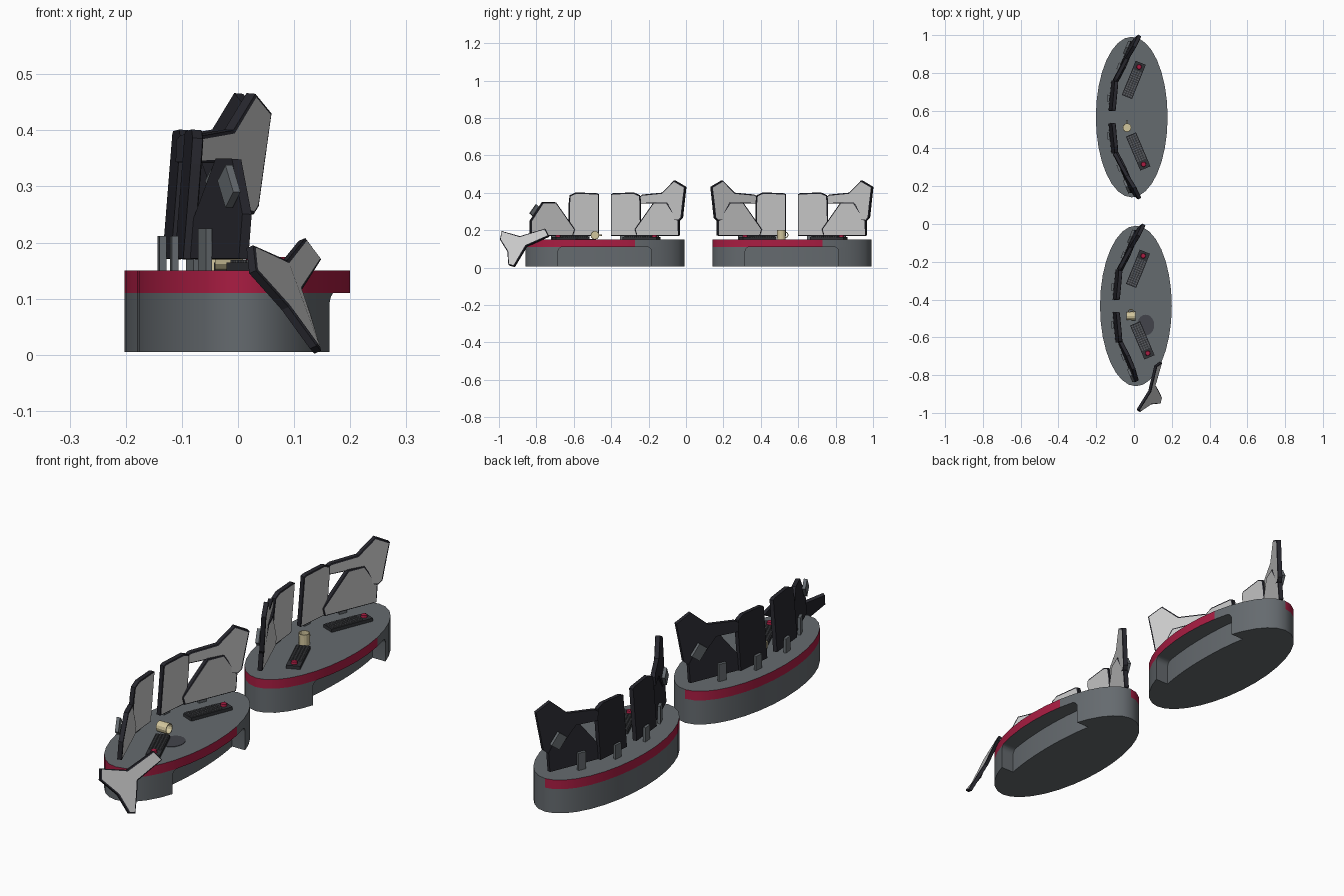
import bpy, bmesh, math
from mathutils import Matrix, Vector

if "Cube" in bpy.data.objects:
    bpy.data.objects.remove(bpy.data.objects["Cube"])


def mat(name, r, g, b):
    m = bpy.data.materials.new(name)
    m.diffuse_color = (r, g, b, 1)
    m.use_nodes = True
    m.node_tree.nodes["Principled BSDF"].inputs["Base Color"].default_value = m.diffuse_color
    return m


GREY = mat("desk_grey", .13, .145, .158)
RED = mat("trim_red", .40, .012, .055)
DARK = mat("frame_dark", .02, .02, .027)
SCREEN = mat("screen_grey", .60, .60, .60)
KEYBASE = mat("keyboard_dark", .03, .032, .037)
KEY = mat("key_grey", .10, .105, .115)
CREAM = mat("cup_cream", .65, .57, .34)
SPILL = mat("spill_dark", .055, .057, .07)


def finish(bm, name, mats, loc=(0, 0, 0), smooth=False):
    bmesh.ops.recalc_face_normals(bm, faces=bm.faces)
    me = bpy.data.meshes.new(name)
    bm.to_mesh(me)
    bm.free()
    for m in mats:
        me.materials.append(m)
    ob = bpy.data.objects.new(name, me)
    ob.location = loc
    bpy.context.collection.objects.link(ob)
    bpy.context.view_layer.objects.active = ob
    if smooth:
        bpy.ops.object.select_all(action='DESELECT')
        ob.select_set(True)
        bpy.ops.object.shade_smooth_by_angle(angle=math.radians(30))
    return ob


def add_box(bm, size, m):
    bmesh.ops.create_cube(bm, size=1, matrix=m @ Matrix.Diagonal((*size, 1)))


def prism(outline, z0, z1):
    bm = bmesh.new()
    f = bm.faces.new([bm.verts.new((x, y, z0)) for x, y in outline])
    r = bmesh.ops.extrude_face_region(bm, geom=[f])
    for v in r["geom"]:
        if isinstance(v, bmesh.types.BMVert):
            v.co.z = z1
    bmesh.ops.recalc_face_normals(bm, faces=bm.faces)
    return bm


def ellipse(a, b, n=32):
    return [(a * math.cos(2 * math.pi * i / n), b * math.sin(2 * math.pi * i / n)) for i in range(n)]


def panel(name, pts, loc, thick=.018):
    """Dark slab with an inset light screen on the side facing +x."""
    bm = bmesh.new()
    f = bm.faces.new([bm.verts.new(p) for p in pts])
    f.normal_update()
    if f.normal.x < 0:
        f.normal_flip()
    n = f.normal.copy()
    r = bmesh.ops.extrude_face_region(bm, geom=[f], use_keep_orig=True)
    for v in r["geom"]:
        if isinstance(v, bmesh.types.BMVert):
            v.co -= n * thick
    bmesh.ops.recalc_face_normals(bm, faces=bm.faces)
    bm.faces.ensure_lookup_table()
    front = max(bm.faces, key=lambda q: q.calc_center_median().dot(n) + q.normal.dot(n))
    bmesh.ops.inset_region(bm, faces=[front], thickness=.006, depth=.002)
    front.material_index = 1
    return finish(bm, name, [DARK, SCREEN], loc)


# Panel outlines: (distance along the desk, height); plan lines: s0, x0, s1, x1
INNER = [(.032, .17), (.032, .392), (.045, .397), (.155, .40), (.187, .385), (.192, .34), (.192, .17)]
LOWER = [(.171, .17), (.16, .205), (.26, .348), (.331, .348), (.395, .25), (.395, .17)]
WING = [(.187, .38), (.20, .39), (.305, .40), (.369, .465), (.428, .430), (.418, .34),
        (.410, .265), (.395, .25), (.347, .258), (.278, .342), (.192, .342)]
PLAN = {"inner": (.032, -.105, .19, -.09), "lower": (.17, -.085, .395, .008), "wing": (.19, -.098, .43, .03)}


def plan_x(kind, s):
    s0, x0, s1, x1 = PLAN[kind]
    return x0 + (s - s0) * (x1 - x0) / (s1 - s0)


def lift(kind, outline, side):
    return [(plan_x(kind, s) + (z - .17) * .08, side * s, z) for s, z in outline]


def desk(tag, loc):
    # base with knee recess
    base = finish(prism(ellipse(.19, .425), .005, .11), tag + "_base", [GREY], loc)
    arc = []
    for i in range(13):
        y = -.25 + .5 * i / 12
        arc.append((.112 * math.sqrt(1 - (y / .425) ** 2), y))
    bm = prism(arc + [(.3, .25), (.3, -.25)], -.1, .1105)
    ends = [e for e in bm.edges if all(v.co.z > .1 and abs(v.co.y) > .249 for v in e.verts)
            and abs(e.verts[0].co.y - e.verts[1].co.y) < .01]
    bmesh.ops.bevel(bm, geom=ends, offset=.025, segments=4, profile=.5, affect='EDGES')
    cutter = finish(bm, "knee_cutter", [GREY], loc)
    cutter.hide_render = True
    mod = base.modifiers.new("knee_recess", 'BOOLEAN')
    mod.operation, mod.solver, mod.object = 'DIFFERENCE', 'EXACT', cutter
    bpy.context.view_layer.objects.active = base
    bpy.ops.object.modifier_apply(modifier=mod.name)
    bpy.data.objects.remove(cutter)
    bpy.ops.object.select_all(action='DESELECT')
    bpy.context.view_layer.objects.active = base
    base.select_set(True)
    bpy.ops.object.shade_smooth_by_angle(angle=math.radians(30))

    # desk top: red rim except on one quarter
    bm = prism(ellipse(.19, .425), .11, .15)
    for f in bm.faces:
        c = f.calc_center_median()
        if abs(f.normal.z) < .5 and not (c.x > 0 and c.y > .125):
            f.material_index = 1
    finish(bm, tag + "_top", [GREY, RED], loc, smooth=True)

    for side, word in ((1, "right"), (-1, "left")):
        n = f"{tag}_{word}"
        panel(n + "_inner_screen", lift("inner", INNER, side), loc)
        panel(n + "_lower_screen", lift("lower", LOWER, side), loc)
        if not (tag == "front_desk" and side < 0):
            panel(n + "_wing_screen", lift("wing", WING, side), loc)
        # upright supports behind the screens
        bm = bmesh.new()
        for kind, s, h in (("inner", .10, .062), ("lower", .27, .075)):
            s0, x0, s1, x1 = PLAN[kind]
            turn = -side * math.atan2(x1 - x0, s1 - s0)
            add_box(bm, (.012, .036, h), Matrix.Translation((plan_x(kind, s) - .025, side * s, .15 + h / 2))
                    @ Matrix.Rotation(turn, 4, 'Z'))
        # tilted bracket holding the wing
        add_box(bm, (.014, .046, .06), Matrix.Translation((-.026, side * .368, .30))
                @ Matrix.Rotation(-side * .4, 4, 'Z') @ Matrix.Rotation(side * .65, 4, 'X'))
        finish(bm, n + "_supports", [GREY], loc)

    # keyboards with keys and a red button
    for word, x, y, deg in (("right", .011, .197, -22), ("left", .034, -.182, 203)):
        m = Matrix.Translation((x, y, .15)) @ Matrix.Rotation(math.radians(deg), 4, 'Z')
        bm = bmesh.new()
        add_box(bm, (.058, .195, .014), m @ Matrix.Translation((0, 0, .007)))
        base_faces = len(bm.faces)
        for i in range(4):
            for j in range(12):
                add_box(bm, (.009, .008, .005),
                        m @ Matrix.Translation((-.0195 + .013 * i, -.087 + .0122 * j, .016)))
        bm.faces.ensure_lookup_table()
        for f in bm.faces[base_faces:]:
            f.material_index = 1
        finish(bm, f"{tag}_{word}_keyboard", [KEYBASE, KEY], loc)
        bm = bmesh.new()
        bmesh.ops.create_cone(bm, cap_ends=True, segments=12, radius1=.014, radius2=.012, depth=.012,
                              matrix=m @ Matrix.Translation((0, .074, .018)))
        finish(bm, f"{tag}_{word}_button", [RED], loc)


def cup(name, m):
    bm = bmesh.new()
    bmesh.ops.create_cone(bm, cap_ends=True, segments=12, radius1=.022, radius2=.023, depth=.05)
    top = max(bm.faces, key=lambda f: f.calc_center_median().z)
    bmesh.ops.inset_region(bm, faces=[top], thickness=.003)
    r = bmesh.ops.extrude_face_region(bm, geom=[top])
    for v in r["geom"]:
        if isinstance(v, bmesh.types.BMVert):
            v.co.z -= .042
    bmesh.ops.delete(bm, geom=[top], context='FACES_ONLY')
    # handle loop
    for i in range(6):
        a = math.pi * (i + .5) / 6 - math.pi / 2
        add_box(bm, (.006, .005, .009), Matrix.Translation((0, .021 + .014 * math.cos(a), .014 * math.sin(a)))
                @ Matrix.Rotation(a, 4, 'X'))
    bmesh.ops.transform(bm, matrix=m, verts=bm.verts)
    finish(bm, name, [CREAM])


desk("back_desk", (-.012, .566, 0))
desk("front_desk", (.010, -.434, 0))

cup("standing_cup", Matrix.Translation((-.037, .51, .175)))
cup("fallen_cup", Matrix.Translation((-.016, -.487, .173)) @ Matrix.Rotation(math.pi / 2, 4, 'Y'))

# spilled drink
finish(prism(ellipse(.045, .055, 20), .15, .152), "spill", [SPILL], (.062, -.535, 0))

# broken-off wing screen leaning on the front desk
panel("fallen_wing_screen", [(.027, -.985, .195), (.0875, -.888, .168), (.12, -.754, .208), (.148, -.735, .170),
                             (.114, -.855, .116), (.130, -.882, .070), (.148, -.92, .007), (.140, -.95, .016),
                             (.090, -.955, .085), (.032, -.995, .150)], (0, 0, 0), thick=.014)
